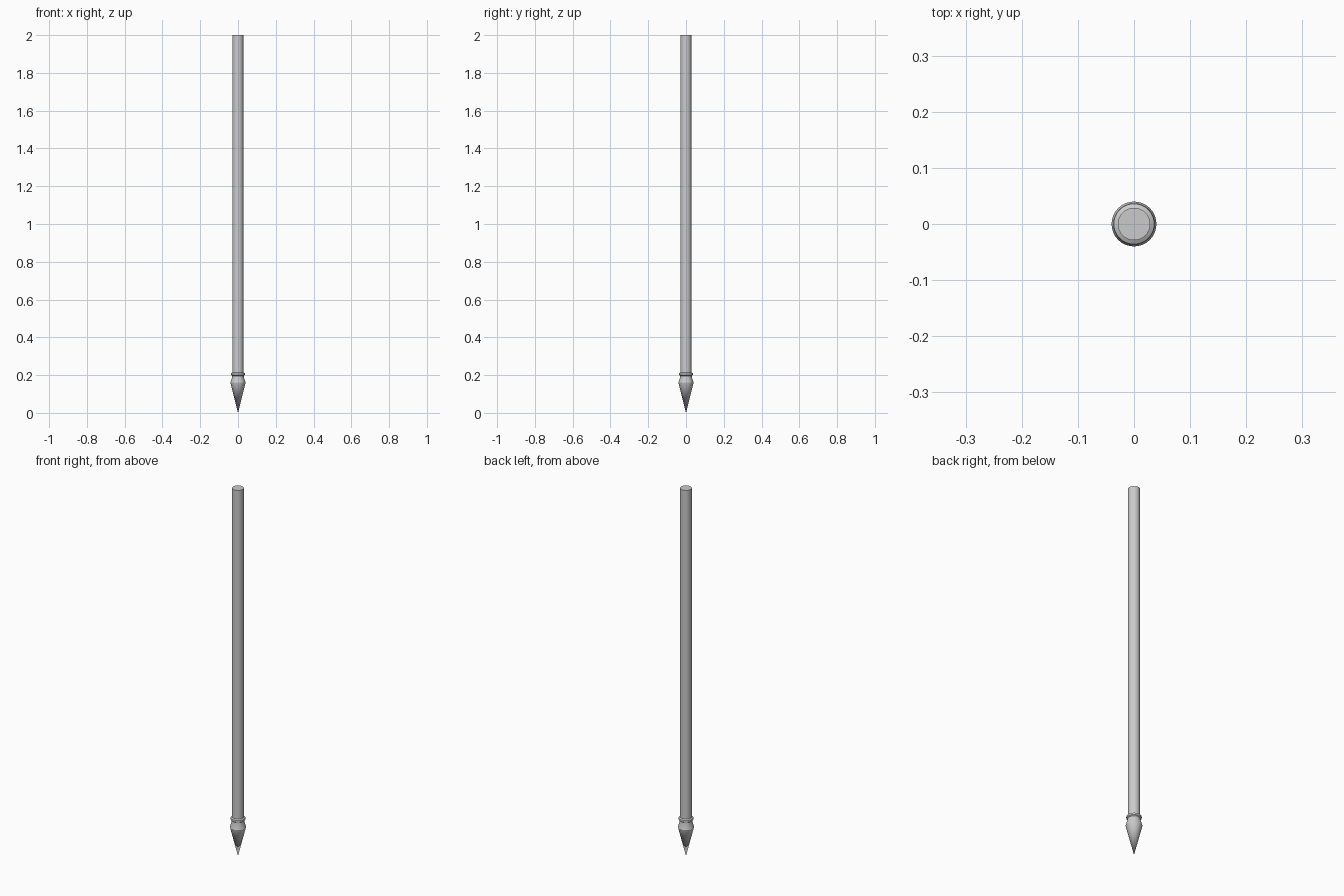
import bpy, bmesh, math

if "Cube" in bpy.data.objects:
    bpy.data.objects.remove(bpy.data.objects["Cube"])

SIDES = 32


def lathe(name, profile):
    """Spin an (r, z) profile around the z axis."""
    bm = bmesh.new()
    verts = [bm.verts.new((r, 0, z)) for r, z in profile]
    edges = [bm.edges.new(pair) for pair in zip(verts, verts[1:])]
    bmesh.ops.spin(bm, geom=verts + edges, cent=(0, 0, 0), axis=(0, 0, 1),
                   angle=2 * math.pi, steps=SIDES, use_duplicate=False)
    bmesh.ops.remove_doubles(bm, verts=bm.verts, dist=1e-5)
    bmesh.ops.recalc_face_normals(bm, faces=bm.faces)
    mesh = bpy.data.meshes.new(name)
    bm.to_mesh(mesh)
    bm.free()
    obj = bpy.data.objects.new(name, mesh)
    bpy.context.collection.objects.link(obj)
    bpy.context.view_layer.objects.active = obj
    bpy.ops.object.select_all(action='DESELECT')
    obj.select_set(True)
    bpy.ops.object.shade_smooth_by_angle(angle=math.radians(30))
    return obj


# Whole stake in one skin: pointed head, narrow neck, bead collar, straight shaft
lathe("pointed_stake", [
    (0, 0), (0.04, 0.16),                                   # cone head
    (0.031, 0.19), (0.031, 0.196),                          # shoulder and neck
    (0.036, 0.2), (0.037, 0.205), (0.036, 0.21),            # collar bead
    (0.029, 0.214),
    (0.029, 2.0), (0, 2.0),                                 # shaft and flat top
])
